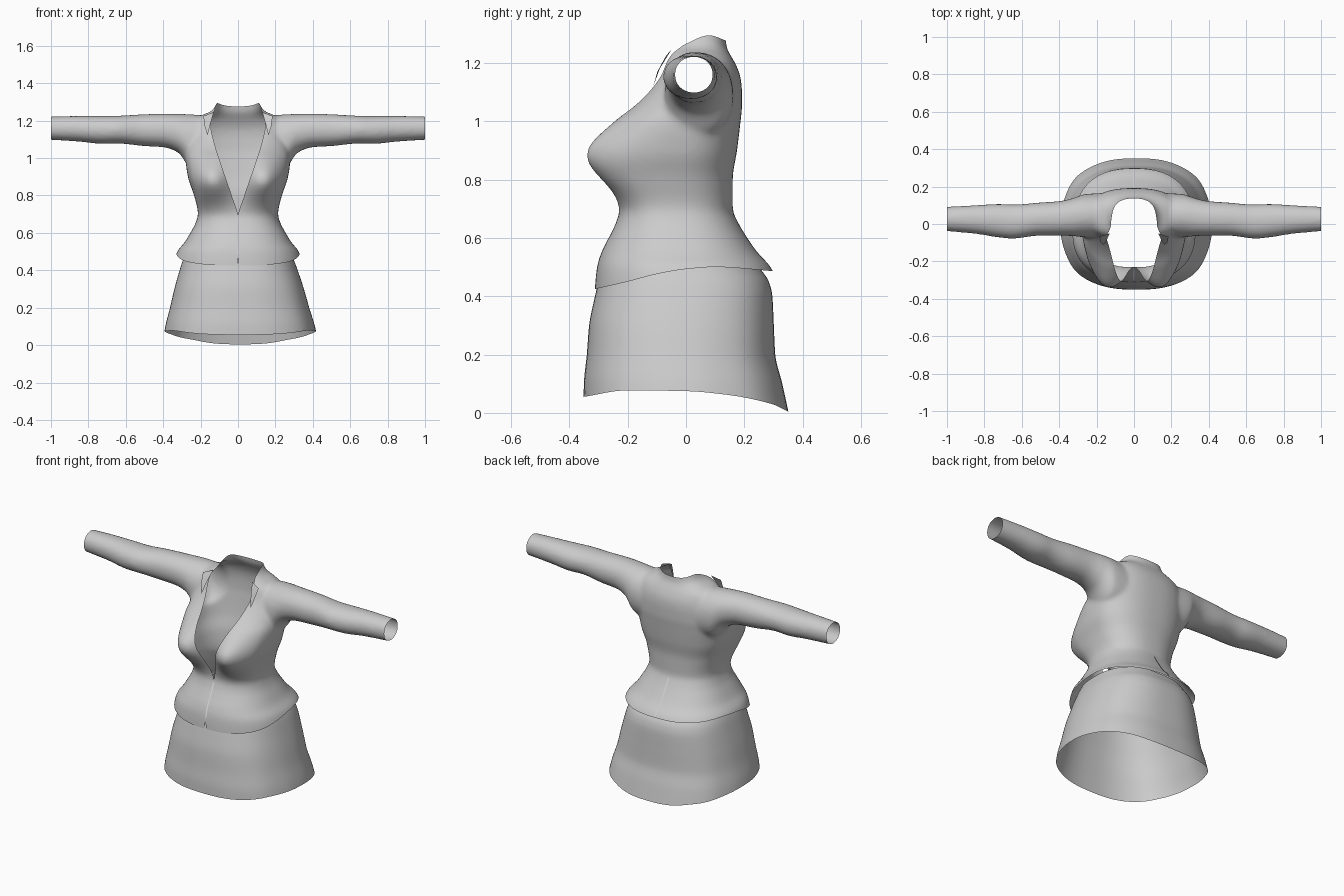
import bpy, bmesh, math

if "Cube" in bpy.data.objects:
    bpy.data.objects.remove(bpy.data.objects["Cube"])

fabric = bpy.data.materials.new("light grey fabric")
fabric.use_nodes = True
GREY = (0.6, 0.6, 0.6, 1)
fabric.diffuse_color = GREY
fabric.node_tree.nodes["Principled BSDF"].inputs["Base Color"].default_value = GREY


def sample(table, t):
    """Smooth interpolation of rows (key, value, ...) without overshoot."""
    if t <= table[0][0]:
        return table[0][1:]
    if t >= table[-1][0]:
        return table[-1][1:]
    i = max(k for k in range(len(table) - 1) if table[k][0] <= t)
    width = table[i + 1][0] - table[i][0]
    u = (t - table[i][0]) / width

    def slope(a, c):
        return (table[a + 1][c] - table[a][c]) / (table[a + 1][0] - table[a][0])

    def tangent(k, c):
        if k == 0:
            return slope(0, c)
        if k == len(table) - 1:
            return slope(k - 1, c)
        p, q = slope(k - 1, c), slope(k, c)
        return 2 * p * q / (p + q) if p * q > 0 else 0

    out = []
    for c in range(1, len(table[0])):
        a, b = table[i][c], table[i + 1][c]
        m, n = tangent(i, c) * width, tangent(i + 1, c) * width
        out.append(a + u * (m + u * (3 * (b - a) - 2 * m - n + u * (2 * (a - b) + m + n))))
    return out


def oval(angle, power):
    """Point on a unit rounded square."""
    c, s = math.cos(angle), math.sin(angle)
    return (math.copysign(abs(c) ** (2 / power), c),
            math.copysign(abs(s) ** (2 / power), s))


def loft(bm, rings, capped):
    """Skin a list of closed rings of points."""
    rows = [[bm.verts.new(p) for p in ring] for ring in rings]
    n = len(rows[0])
    for low, high in zip(rows, rows[1:]):
        for k in range(n):
            bm.faces.new((low[k], low[(k + 1) % n], high[(k + 1) % n], high[k]))
    if capped:
        bm.faces.new(rows[0][::-1])
        bm.faces.new(rows[-1])


def finish(name, bm):
    bmesh.ops.recalc_face_normals(bm, faces=bm.faces)
    mesh = bpy.data.meshes.new(name)
    bm.to_mesh(mesh)
    bm.free()
    mesh.materials.append(fabric)
    ob = bpy.data.objects.new(name, mesh)
    bpy.context.collection.objects.link(ob)
    for poly in mesh.polygons:
        poly.use_smooth = True
    return ob


# Jacket body: height, half width, front, back
TORSO = [(.36, .35, -.315, .33), (.43, .345, -.312, .32), (.5, .325, -.305, .29),
         (.55, .285, -.29, .245), (.6, .255, -.265, .21), (.65, .228, -.24, .18),
         (.7, .214, -.225, .16), (.8, .235, -.23, .16), (.9, .268, -.225, .175),
         (1, .28, -.205, .187), (1.05, .275, -.17, .192), (1.1, .265, -.135, .192),
         (1.15, .25, -.105, .187), (1.2, .235, -.085, .168), (1.23, .19, -.075, .15),
         (1.25, .145, -.065, .14), (1.28, .12, -.05, .136), (1.36, .1, -.03, .13)]
# Sleeve: distance out, bottom, top, front, back
SLEEVE = [(.16, .93, 1.225, -.07, .165), (.26, .955, 1.234, -.072, .16),
          (.32, 1.03, 1.236, -.065, .14), (.4, 1.058, 1.237, -.062, .122),
          (.5, 1.064, 1.234, -.062, .115), (.65, 1.078, 1.226, -.078, .104),
          (.72, 1.076, 1.225, -.072, .107), (.85, 1.088, 1.225, -.052, .1),
          (1.04, 1.1, 1.22, -.035, .09)]
# Half width of the front opening by height, with the small hem slit
OPENING = [(.4, .008), (.49, 0), (.68, 0), (.8, .034), (.9, .068), (1, .102),
           (1.1, .132), (1.17, .145), (1.22, .142), (1.25, .125), (1.3, .1)]
# Heights of hem and collar edge from front to back
JACKET_HEM = [(-.31, .425), (-.2, .45), (-.1, .476), (0, .493), (.1, .5), (.3, .486)]
COLLAR_EDGE = [(-.1, 1.2), (-.07, 1.215), (0, 1.265), (.08, 1.294), (.14, 1.275)]
SKIRT_HEM = [(-.35, .055), (-.2, .077), (0, .075), (.15, .062), (.3, .03), (.35, .004)]
# Skirt: height, half width, front, back
SKIRT = [(0, .415, -.352, .352), (.1, .397, -.35, .33), (.2, .37, -.34, .306),
         (.3, .345, -.332, .301), (.4, .315, -.312, .296), (.45, .298, -.3, .284),
         (.49, .28, -.29, .258), (.53, .262, -.275, .232)]

N = 96
ANGLES = [2 * math.pi * k / N for k in range(N)]


def torso_ring(z):
    w, front, back = sample(TORSO, z)
    ring = []
    for a in ANGLES:
        c, s = oval(a, 2.4)
        x, y = w * c, (front + back) / 2 + s * (back - front) / 2
        if s < 0:
            bump = math.exp(-((abs(x) - .15) / .085) ** 2 / 2 - ((z - .885) / .085) ** 2 / 2)
            y -= .135 * bump * min(1, -2 * s)
        ring.append((x, y, z))
    return ring


def sleeve_ring(x, side):
    low, high, front, back = sample(SLEEVE, x)
    ring = []
    for a in ANGLES:
        c, s = oval(a, 2.1)
        ring.append((side * x, (front + back) / 2 + c * (back - front) / 2,
                     (low + high) / 2 + s * (high - low) / 2))
    return ring


# Solid body and sleeves fused into one smooth form
bm = bmesh.new()
loft(bm, [torso_ring(.36 + k / 80) for k in range(81)], True)
for side in (-1, 1):
    loft(bm, [sleeve_ring(.16 + .88 * k / 60, side) for k in range(61)], True)
jacket = finish("jacket", bm)
remesh = jacket.modifiers.new("fuse", 'REMESH')
remesh.mode = 'VOXEL'
remesh.voxel_size = .011
soften = jacket.modifiers.new("soften", 'SMOOTH')
soften.factor = .5
soften.iterations = 8
fused = bpy.data.meshes.new_from_object(
    jacket.evaluated_get(bpy.context.evaluated_depsgraph_get()))
bpy.data.objects.remove(jacket)
bm = bmesh.new()
bm.from_mesh(fused)


def slice_shifted(axis, shift, normal):
    """Cut edges along a curved sheet by straightening it first."""
    for v in bm.verts:
        v.co[axis] -= shift(v.co)
    bmesh.ops.bisect_plane(bm, geom=bm.verts[:] + bm.edges[:] + bm.faces[:],
                           plane_co=(0, 0, 0), plane_no=normal)
    for v in bm.verts:
        v.co[axis] += shift(v.co)


def drop(test):
    doomed = [f for f in bm.faces if test(f.calc_center_median())]
    bmesh.ops.delete(bm, geom=doomed, context='FACES')


# Open the cuffs, hem, collar and front
for side in (-1, 1):
    slice_shifted(0, lambda p: side, (1, 0, 0))
drop(lambda p: abs(p.x) > 1)
slice_shifted(2, lambda p: sample(JACKET_HEM, p.y)[0], (0, 0, 1))
drop(lambda p: p.z < sample(JACKET_HEM, p.y)[0])
slice_shifted(2, lambda p: sample(COLLAR_EDGE, p.y)[0], (0, 0, 1))
drop(lambda p: abs(p.x) < .18 and p.z > sample(COLLAR_EDGE, p.y)[0])
for side in (-1, 1):
    slice_shifted(0, lambda p: side * sample(OPENING, p.z)[0], (1, 0, 0))
drop(lambda p: p.y < .06 and abs(p.x) < sample(OPENING, p.z)[0])
finish("jacket", bm)

# Skirt: open flared tube with a dipping hem and soft folds
rings = []
for k in range(41):
    t = k / 40
    ring = []
    for a in ANGLES:
        c, s = oval(a, 2.5)
        y = s * .35
        base = sample(SKIRT_HEM, y)[0]
        z = base + (.53 - base) * t
        w, front, back = sample(SKIRT, z)
        fold = 1 + .008 * (1 - t) * math.cos(8 * a)
        ring.append((.012 * (1 - t) + w * c * fold,
                     (front + back) / 2 + s * (back - front) / 2, z))
    rings.append(ring)
bm = bmesh.new()
loft(bm, rings, False)
finish("skirt", bm)

# Small pointed collar flaps beside the neck
for side, name in ((1, "left_collar_flap"), (-1, "right_collar_flap")):
    bm = bmesh.new()
    points = [(.13, -.05, 1.245), (.185, -.068, 1.225), (.178, -.098, 1.17), (.163, -.112, 1.12),
              (.148, -.09, 1.18)]
    verts = [bm.verts.new((side * x, y, z)) for x, y, z in points]
    bm.faces.new((verts[0], verts[1], verts[2], verts[4]))
    bm.faces.new((verts[4], verts[2], verts[3]))
    finish(name, bm)
